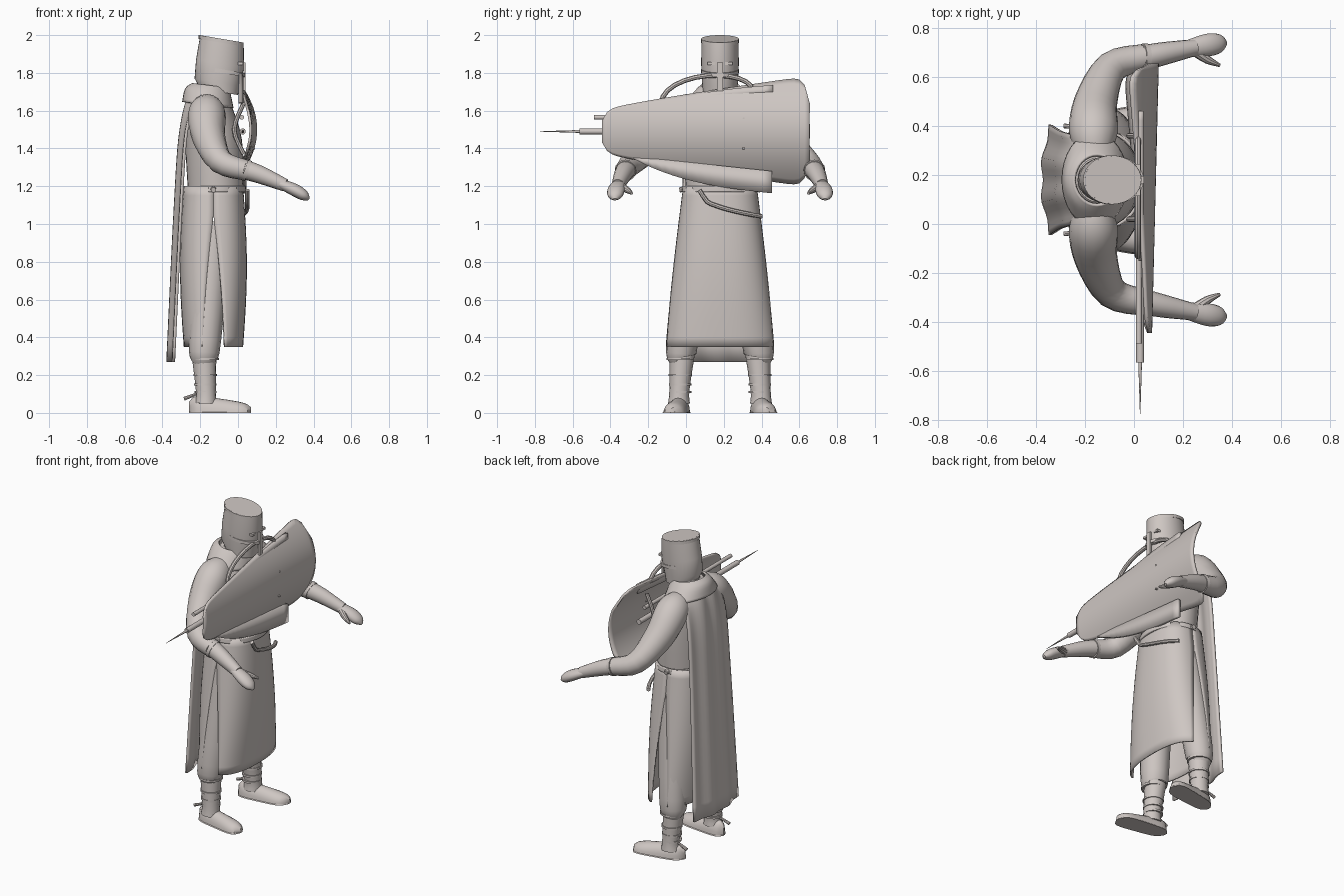
import bpy, bmesh, math
from mathutils import Vector

cube = bpy.data.objects.get("Cube")
if cube:
    bpy.data.objects.remove(cube, do_unlink=True)

clay = bpy.data.materials.new("warm_grey_clay")
clay.use_nodes = True
clay_colour = (.62, .57, .545, 1)
clay.diffuse_color = clay_colour
clay.node_tree.nodes["Principled BSDF"].inputs["Base Color"].default_value = clay_colour
middle = .18          # the figure's own centre line; it faces +x
parts = []


def mix(start, end, amount):
    return start + (end - start) * amount


def steps(count):
    return [index / count for index in range(count + 1)]


def around(count):
    return [math.tau * index / count for index in range(count)]


def spline(points, count=4):
    """Smooth run through a few control points of any dimension."""
    points = [Vector(point) for point in points]
    points = [points[0]] + points + [points[-1]]
    run = []
    for before, start, end, after in zip(points, points[1:], points[2:], points[3:]):
        leave, arrive = (end - before) / 2, (after - start) / 2
        for t in steps(count)[:-1]:
            ease = t * t * (3 - 2 * t)
            run.append(start.lerp(end, ease) + leave * t * (1 - t) ** 2
                       - arrive * t * t * (1 - t))
    return run + [points[-1]]


def finish(name, bm, thick=0):
    bmesh.ops.recalc_face_normals(bm, faces=bm.faces)
    mesh = bpy.data.meshes.new(name)
    bm.to_mesh(mesh)
    bm.free()
    mesh.materials.append(clay)
    part = bpy.data.objects.new(name, mesh)
    bpy.context.collection.objects.link(part)
    if thick:
        solid = part.modifiers.new("thickness", "SOLIDIFY")
        solid.thickness, solid.offset = thick, 0
    parts.append(part)


def skin(name, rows, closed=True, caps=True, thick=0):
    """Surface through rows of points."""
    bm = bmesh.new()
    rings = [[bm.verts.new(point) for point in row] for row in rows]
    size = len(rows[0])
    for low, high in zip(rings, rings[1:]):
        for i in range(size if closed else size - 1):
            j = (i + 1) % size
            bm.faces.new((low[i], low[j], high[j], high[i]))
    if closed and caps:
        bm.faces.new(rings[0])
        bm.faces.new(rings[-1])
    finish(name, bm, thick)


def stack(name, rings, tilt=0, count=4, **options):
    """Upright body from rings (x, z, depth, width); tilt lowers the front."""
    rows = [[(x + depth * math.cos(a), middle + width * math.sin(a),
              z - tilt * depth * math.cos(a)) for a in around(32)]
            for x, z, depth, width in spline(rings, count)]
    skin(name, rows, **options)


def tube(name, points, flat=1, sides=16, count=4):
    """Limb through points (x, y, z, radius); flat squashes it vertically."""
    run = spline(points, count)
    path = [point.to_3d() for point in run]
    upright = abs((path[-1] - path[0]).normalized().z) > .8
    reference = Vector((1, 0, 0)) if upright else Vector((0, 0, 1))
    rows = []
    for i, point in enumerate(path):
        along = (path[min(i + 1, len(path) - 1)] - path[max(i - 1, 0)]).normalized()
        side = along.cross(reference).normalized()
        up = side.cross(along)
        rows.append([point + run[i].w * (side * math.cos(a) + up * flat * math.sin(a))
                     for a in around(sides)])
    skin(name, rows)


def box(name, centre, size):
    bm = bmesh.new()
    bmesh.ops.create_cube(bm, size=1)
    bmesh.ops.scale(bm, vec=size, verts=bm.verts)
    bmesh.ops.translate(bm, vec=centre, verts=bm.verts)
    finish(name, bm)


# Helmet with band, rim, eye slits and nose bar
lean = .17
stack("helmet", [(-.1, 1.7, .1, .09), (-.11, 1.75, .12, .095), (-.095, 1.85, .127, .1),
                 (-.085, 1.98, .115, .097)], tilt=lean, count=1)
for name, height, depth in (("helmet_band", 1.81, .13), ("helmet_rim", 1.97, .118)):
    stack(name, [(-.09, height - .01, depth, .1), (-.09, height + .01, depth, .1)],
          tilt=lean, count=1)
for sign in (-1, 1):
    box("eye_slit", (.012, middle + sign * .04, 1.85), (.03, .05, .014))
box("nose_bar", (.035, middle, 1.78), (.012, .03, .15))
stack("neck", [(-.14, 1.6, .09, .09), (-.12, 1.73, .09, .08)], count=1)

# Torso, collar and belt
stack("torso", [(-.115, 1.17, .15, .18), (-.13, 1.45, .15, .195), (-.155, 1.63, .12, .175),
                (-.15, 1.72, .08, .09)])
stack("collar", [(-.16, 1.63, .13, .19), (-.16, 1.7, .115, .13), (-.15, 1.73, .09, .1)],
      tilt=.12, caps=False, thick=.012)
stack("belt", [(-.12, 1.17, .156, .197), (-.12, 1.2, .156, .194)], caps=False, thick=.012)

# Skirt: front and back panels parted by side slits
for name, start in (("skirt_front", -math.pi / 2), ("skirt_back", math.pi / 2)):
    rows = []
    for t in steps(17):
        z = mix(.35, 1.2, t)
        depth = .152 + .02 * math.sin(math.pi * t)
        width = mix(.29, .19, t ** 1.1)
        gap = .3 * max(0, 1 - t / .8)
        row = []
        for u in steps(24):
            angle = mix(start + gap, start + math.pi - gap, u)
            c, s = math.cos(angle), math.sin(angle)
            row.append((-.13 + depth * math.copysign(abs(c) ** .8, c),
                        middle + width * math.copysign(abs(s) ** .8, s), z))
        rows.append(row)
    skin(name, rows, closed=False, thick=.01)

# Belt tail looping over the front of the skirt
tube("belt_tail", [(.05 - .06 * t ** 4, mix(.07, .4, t), 1.18 - .14 * t ** .4, .012)
                   for t in steps(8)], sides=8, count=2)

# Cape draped from the shoulders, its sides curling forward
rows = []
for x, z, width in spline([(-.12, 1.72, .12), (-.24, 1.7, .17), (-.3, 1.5, .19),
                           (-.33, 1.1, .2), (-.37, .27, .225)], 6):
    drop = .3 * max(0, z - 1.5)
    rows.append([(x + .035 * u * u + .006 * math.cos(9 * u), middle + width * u,
                  z - drop * u * u) for u in (2 * t - 1 for t in steps(20))])
skin("cape", rows, closed=False, thick=.015)

# Arms and legs, built for both sides
for side, sign in (("left_", 1), ("right_", -1)):
    def limb(name, points, **options):
        tube(side + name, [(x, middle + sign * out, z, radius)
                           for x, out, z, radius in points], **options)

    # Sleeve, cuff, forearm, hand and thumb
    limb("sleeve", [(-.16, .11, 1.62, .07), (-.165, .2, 1.58, .1), (-.155, .32, 1.46, .088),
                    (-.09, .46, 1.33, .066), (.04, .5, 1.285, .054)])
    limb("cuff", [(.035, .5, 1.287, .057), (.055, .5, 1.28, .056)], count=1)
    limb("forearm", [(.03, .495, 1.29, .052), (.12, .515, 1.26, .047), (.25, .54, 1.205, .034)])
    limb("hand", [(.22, .535, 1.215, .035), (.3, .55, 1.18, .046), (.35, .556, 1.15, .038),
                  (.375, .556, 1.13, .01)], flat=.72)
    limb("thumb", [(.25, .525, 1.2, .022), (.3, .49, 1.18, .017), (.35, .467, 1.162, .007)],
         sides=10)
    # Trouser, shin, laces and belt ring
    limb("trouser", [(-.13, .12, 1, .1), (-.175, .2, .38, .085), (-.18, .2, .29, .068)])
    limb("shin", [(-.18, .2, .31, .066), (-.17, .215, .12, .053), (-.17, .217, .05, .058)])
    for z, radius in ((.11, .058), (.15, .06), (.2, .063), (.285, .072)):
        limb("lace", [(-.173, .21, z - .006, radius), (-.173, .21, z + .006, radius)], count=1)
    limb("lace_tail", [(-.22, .215, .1, .007), (-.285, .22, .075, .01)], sides=8, count=1)
    limb("belt_ring", [(-.13, .19, 1.185, .016), (-.13, .215, 1.18, .014)], sides=10, count=1)

    # Shoe and sole, lower and wider towards a splayed toe
    for name, heel, toe, grow in (("shoe", .1, .05, 0), ("sole", .015, .015, .004)):
        rows = []
        for t in steps(16):
            bulge = math.sqrt(1.02 - abs(2 * t - 1) ** 5)
            radius = mix(.05, .064, t) * bulge + grow
            height = mix(heel, toe, t) * mix(.5, 1, bulge)
            rows.append([(mix(-.26, .07, t), middle + sign * mix(.2, .25, t) + radius * math.cos(a),
                          max(0, height * math.sin(a))) for a in around(20)])
        skin(side + name, rows)

# Shield: a bulging shell lying on its side, taller at one end
rows = []
for t in steps(40):
    y = mix(-.445, .655, t)
    half = mix(.11, .29, t ** .85) * (1 - .5 * abs(2 * t - 1) ** 24)
    heights = [1.49 + half * (2 * u - 1) for u in steps(20)]
    rows.append([(.078 + .025 * y - 1.5 * (z - 1.5) ** 2, y, z) for z in heights])
skin("shield", rows, closed=False, thick=.014)


def fin(name, x, first, last, height):
    """Plate that swells from a line between two (y, z) points."""
    rows = []
    for t in steps(16):
        y, z = Vector(first).lerp(Vector(last), t)
        rows.append([(x, y, z), (x, y, z + height * (1.02 - (1 - t) ** 3))])
    skin(name, rows, closed=False, thick=.02)


fin("shield_lower_fin", .035, (-.3, 1.36), (.455, 1.28), -.115)
fin("shield_upper_fin", .028, (-.15, 1.63), (.46, 1.68), .055)
for z in (1.4, 1.56):
    tube("shield_rivet", [(.07, .305, z, .007), (.09, .305, z, .005)], sides=8, count=1)

# Neck strap arching over the shield, arm straps behind it
tube("neck_strap", [(.015, .11 - .24 * math.cos(math.pi * t),
                     mix(1.64, 1.71, t) + .11 * math.sin(math.pi * t), .013)
                    for t in steps(12)], sides=8, count=1)
for y in (.02, .36):
    tube("arm_strap", [(.03, y, 1.37, .012), (-.02, y, 1.5, .012), (.03, y, 1.64, .012)], sides=8)

# Weapon rods behind the shield
for name, x, start, end, z, thick, tip in (("shaft", .025, .45, -.565, 1.49, .016, .016),
                                           ("spike", .025, -.55, -.775, 1.49, .008, .001),
                                           ("short_rod", .02, .4, -.488, 1.565, .012, .012)):
    tube(name, [(x, start, z, thick), (x, end, z, tip)], count=1)

# Smooth shading with sharp edges kept
bpy.ops.object.select_all(action="DESELECT")
for part in parts:
    part.select_set(True)
bpy.context.view_layer.objects.active = parts[0]
bpy.ops.object.shade_smooth_by_angle(angle=math.radians(35))
